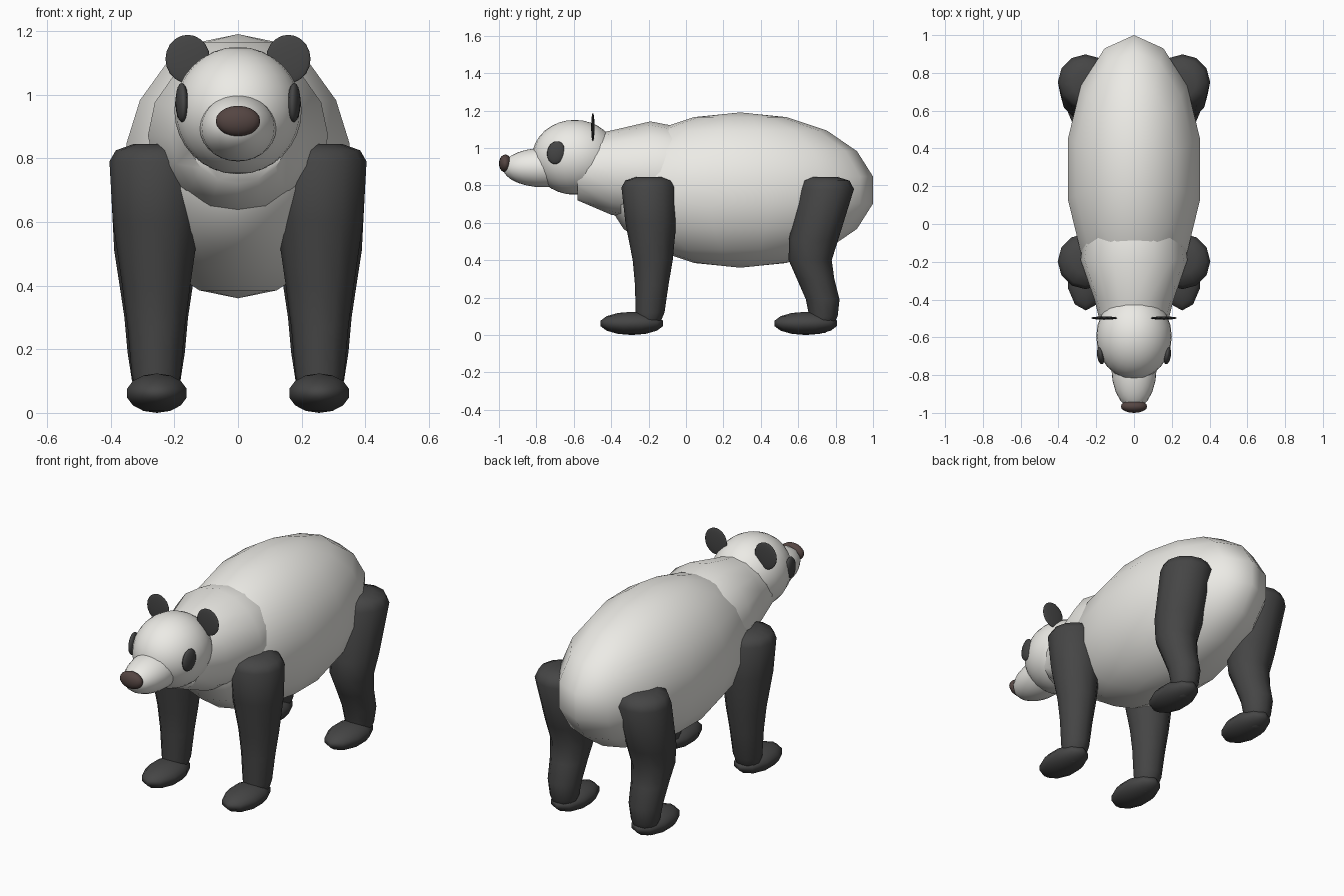
import bpy, bmesh, math
from mathutils import Vector

if "Cube" in bpy.data.objects:
    bpy.data.objects.remove(bpy.data.objects["Cube"])


def material(name, color):
    m = bpy.data.materials.new(name)
    m.diffuse_color = (*color, 1)
    m.use_nodes = True
    m.node_tree.nodes["Principled BSDF"].inputs["Base Color"].default_value = m.diffuse_color
    return m


WHITE = material("white_fur", (0.84, 0.83, 0.79))
BLACK = material("black_fur", (0.06, 0.06, 0.06))
BROWN = material("nose_skin", (0.09, 0.06, 0.055))


def finish(ob, name, mat, angle=70):
    ob.name = name
    ob.data.materials.append(mat)
    bpy.ops.object.select_all(action='DESELECT')
    ob.select_set(True)
    bpy.context.view_layer.objects.active = ob
    bpy.ops.object.shade_smooth_by_angle(angle=math.radians(angle))
    return ob


def ellipsoid(name, loc, size, mat, seg=16, rings=12, rot=(0, 0, 0)):
    bpy.ops.mesh.primitive_uv_sphere_add(segments=seg, ring_count=rings, radius=1,
                                         location=loc, rotation=rot)
    ob = bpy.context.object
    ob.scale = size
    return finish(ob, name, mat)


def loft(name, rings, mat, axis, sides):
    """Skin elliptical rings (centre, rx, r2) that lie across the given axis."""
    bm = bmesh.new()
    loops = []
    for c, rx, r2 in rings:
        loop = []
        for i in range(sides):
            a = 2 * math.pi * i / sides
            u, v = rx * math.cos(a), r2 * math.sin(a)
            off = Vector((u, 0, v)) if axis == 'y' else Vector((u, v, 0))
            loop.append(bm.verts.new(Vector(c) + off))
        loops.append(loop)
    for a, b in zip(loops, loops[1:]):
        for i in range(sides):
            j = (i + 1) % sides
            bm.faces.new((a[i], a[j], b[j], b[i]))
    bm.faces.new(loops[0])
    bm.faces.new(loops[-1])
    bmesh.ops.recalc_face_normals(bm, faces=bm.faces)
    me = bpy.data.meshes.new(name)
    bm.to_mesh(me)
    bm.free()
    ob = bpy.data.objects.new(name, me)
    bpy.context.collection.objects.link(ob)
    return finish(ob, name, mat)


# Body and neck
ellipsoid("body", (0, 0.29, 0.775), (0.365, 0.721, 0.415), WHITE, 14, 9)
loft("neck", [((0, -0.05, 0.87), 0.265, 0.245),
              ((0, -0.19, 0.872), 0.283, 0.27),
              ((0, -0.40, 0.868), 0.21, 0.225),
              ((0, -0.58, 0.89), 0.165, 0.17)], WHITE, 'y', 16)

# Head, snout and nose
ellipsoid("head", (0, -0.595, 0.95), (0.2, 0.228, 0.2), WHITE, 24, 16)
ellipsoid("snout", (0, -0.76, 0.895), (0.12, 0.22, 0.105), WHITE, 20, 14)
ellipsoid("nose", (0, -0.966, 0.917), (0.07, 0.034, 0.048), BROWN, 16, 10)

# Leg paths seen from the side: (y, z, radius), top to bottom
FRONT = [(-0.195, 0.845, 0.07), (-0.198, 0.825, 0.127), (-0.198, 0.79, 0.147),
         (-0.188, 0.60, 0.136), (-0.178, 0.40, 0.107), (-0.183, 0.27, 0.09),
         (-0.192, 0.12, 0.077), (-0.205, 0.05, 0.06), (-0.215, 0.015, 0.03)]
HIND = [(0.74, 0.845, 0.07), (0.748, 0.825, 0.127), (0.752, 0.78, 0.146),
        (0.682, 0.51, 0.132), (0.664, 0.40, 0.115), (0.693, 0.30, 0.10),
        (0.731, 0.19, 0.09), (0.735, 0.10, 0.076), (0.725, 0.04, 0.055),
        (0.715, 0.012, 0.03)]

for side, s in (("left", 1), ("right", -1)):
    # Legs and feet
    for kind, path, foot_y in (("front", FRONT, -0.29), ("hind", HIND, 0.64)):
        loft(f"{kind}_leg_{side}", [((s * 0.257, y, z), r, r) for y, z, r in path],
             BLACK, 'z', 12)
        ellipsoid(f"{kind}_foot_{side}", (s * 0.255, foot_y, 0.062),
                  (0.101, 0.172, 0.062), BLACK, 10, 7)
    # Eye patches and ears
    ellipsoid(f"eye_patch_{side}", (s * 0.176, -0.695, 0.975), (0.02, 0.048, 0.062),
              BLACK, 12, 10, (math.radians(-12), 0, s * math.radians(-8)))
    ellipsoid(f"ear_{side}", (s * 0.158, -0.498, 1.112), (0.07, 0.009, 0.076),
              BLACK, 12, 10)
